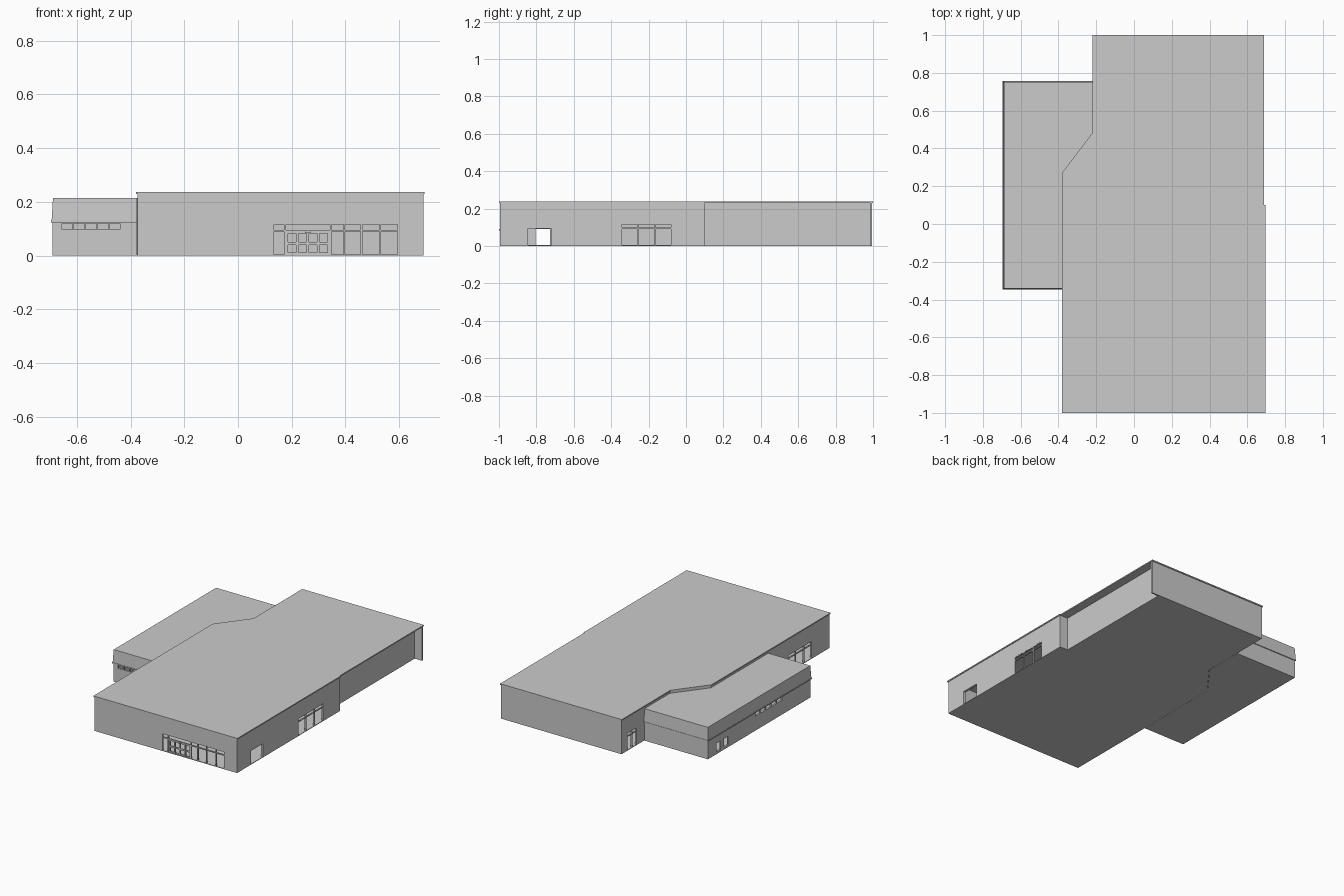
import bpy
import bmesh

if "Cube" in bpy.data.objects:
    bpy.data.objects.remove(bpy.data.objects["Cube"], do_unlink=True)

GREY = (0.6, 0.6, 0.6, 1.0)
plaster = bpy.data.materials.new("plain grey")
plaster.use_nodes = True
plaster.diffuse_color = GREY
plaster.node_tree.nodes["Principled BSDF"].inputs["Base Color"].default_value = GREY


def finish(bm, name):
    bmesh.ops.recalc_face_normals(bm, faces=bm.faces)
    mesh = bpy.data.meshes.new(name)
    bm.to_mesh(mesh)
    bm.free()
    mesh.materials.append(plaster)
    obj = bpy.data.objects.new(name, mesh)
    bpy.context.collection.objects.link(obj)
    return obj


def prism(name, outline, z0, z1, top=None):
    """Extrude a plan outline; an optional second outline tapers the top."""
    bm = bmesh.new()
    low = [bm.verts.new((x, y, z0)) for x, y in outline]
    high = [bm.verts.new((x, y, z1)) for x, y in (top or outline)]
    bm.faces.new(low)
    bm.faces.new(high)
    n = len(low)
    for i in range(n):
        j = (i + 1) % n
        bm.faces.new((low[i], low[j], high[j], high[i]))
    return finish(bm, name)


def add_box(bm, lo, hi):
    made = bmesh.ops.create_cube(bm, size=1)["verts"]
    for v in made:
        for k in range(3):
            v.co[k] = lo[k] if v.co[k] < 0 else hi[k]


def span(axis, plane, depth, a0, a1, z0, z1):
    """Box corners on a wall whose normal runs along the given axis."""
    p0, p1 = plane - depth, plane + depth
    if axis == "x":
        return (p0, a0, z0), (p1, a1, z1)
    return (a0, p0, z0), (a1, p1, z1)


def cut(body, cutter):
    cutter.hide_render = True
    mod = body.modifiers.new("opening", "BOOLEAN")
    mod.operation = "DIFFERENCE"
    mod.solver = "EXACT"
    mod.object = cutter
    bpy.context.view_layer.objects.active = body
    bpy.ops.object.modifier_apply(modifier=mod.name)
    bpy.data.objects.remove(cutter, do_unlink=True)


def opening(body, name, axis, plane, z0, z1, posts, rails=(), bar=0.006):
    """Cut a hole in the wall and fill it with posts and rails."""
    a0, a1 = posts[0], posts[-1]
    bm = bmesh.new()
    add_box(bm, *span(axis, plane, 0.03, a0, a1, z0, z1))
    cut(body, finish(bm, name + "_cutter"))
    if bar == 0:
        return
    bm = bmesh.new()
    h = bar / 2
    for a in posts:
        c = min(max(a, a0 + h), a1 - h)
        add_box(bm, *span(axis, plane, 0.005, c - h, c + h, z0, z1))
    for z in list(rails) + [z1 - h]:
        add_box(bm, *span(axis, plane, 0.0045, a0, a1, z - h, z + h))
    finish(bm, name + "_frame")


def steps(a, b, n):
    return [a + (b - a) * i / n for i in range(n + 1)]


# Main hall: hollow walls with a recessed rear side and an end fin
hall_outline = [(-.375, -.995), (.69, -.995), (.69, .1), (.63, .1), (.63, .985),
                (.685, .985), (.685, .995), (-.215, .995), (-.215, .48), (-.375, .27)]
hall_inside = [(-.36, -.98), (.675, -.98), (.675, .085), (.615, .085),
               (.615, .98), (-.2, .98), (-.2, .475), (-.36, .265)]
hall = prism("hall_walls", hall_outline, 0, .23)
cut(hall, prism("hall_room", hall_inside, .004, .224))

# Main roof slab
roof_outline = [(-.38, -1), (.695, -1), (.695, .1), (.688, .1), (.688, 1),
                (-.22, 1), (-.22, .482), (-.38, .272)]
prism("hall_roof", roof_outline, .229, .237)

# Shopfront and sectional door on the front
FRONT, EAST, WEST = -.99, .685, -.37
opening(hall, "front_window", "y", FRONT, .004, .122,
        [.128, .175, .345, .395, .46, .53, .60], [.093])
bm = bmesh.new()
for x in steps(.182, .338, 4):
    add_box(bm, (x - .005, -.992, .004), (x + .005, -.984, .09))
for z0, z1 in ((.004, .012), (.040, .050), (.082, .09)):
    add_box(bm, (.178, -.991, z0), (.342, -.985, z1))
add_box(bm, (.25, -.999, .084), (.27, -.99, .09))
finish(bm, "sectional_door")

# Side openings of the hall
opening(hall, "side_doorway", "x", EAST, .004, .093, [-.845, -.72], bar=0)
opening(hall, "left_window", "x", EAST, .004, .122, steps(-.348, -.075, 3), [.095])
opening(hall, "right_window", "x", WEST, .004, .122, steps(-.81, -.55, 3), [.095])
opening(hall, "rear_side_door", "x", -.21, .004, .122, steps(.83, .935, 2), [.095])

# Lower wing: hollow walls with strip windows
wing_outline = [(-.69, -.342), (-.376, -.342), (-.376, .271), (-.216, .481),
                (-.216, .752), (-.69, .752)]
wing_inside = [(-.676, -.328), (-.385, -.328), (-.385, .276), (-.225, .486),
               (-.225, .738), (-.676, .738)]
wing = prism("wing_walls", wing_outline, 0, .124)
cut(wing, prism("wing_room", wing_inside, .004, .1235))
opening(wing, "wing_front_strip", "y", -.337, .097, .1225, steps(-.66, -.435, 5), bar=.004)
opening(wing, "wing_side_strip", "x", -.685, .097, .1225, steps(-.04, .25, 5), bar=.004)
for i, y in enumerate((.53, .61)):
    opening(wing, f"wing_small_window_{i + 1}", "x", -.685, .015, .078, [y, y + .058])


# Wing upper band: slightly tapered, with a thin ledge below
def wing_plan(e):
    return [(-.69 - e, -.342 - e), (-.376, -.342 - e), (-.376, .271), (-.216, .481),
            (-.216, .752 + e), (-.69 - e, .752 + e)]


prism("wing_ledge", wing_plan(.006), .123, .130)
prism("wing_upper_band", wing_plan(.004), .13, .215, wing_plan(-.001))
